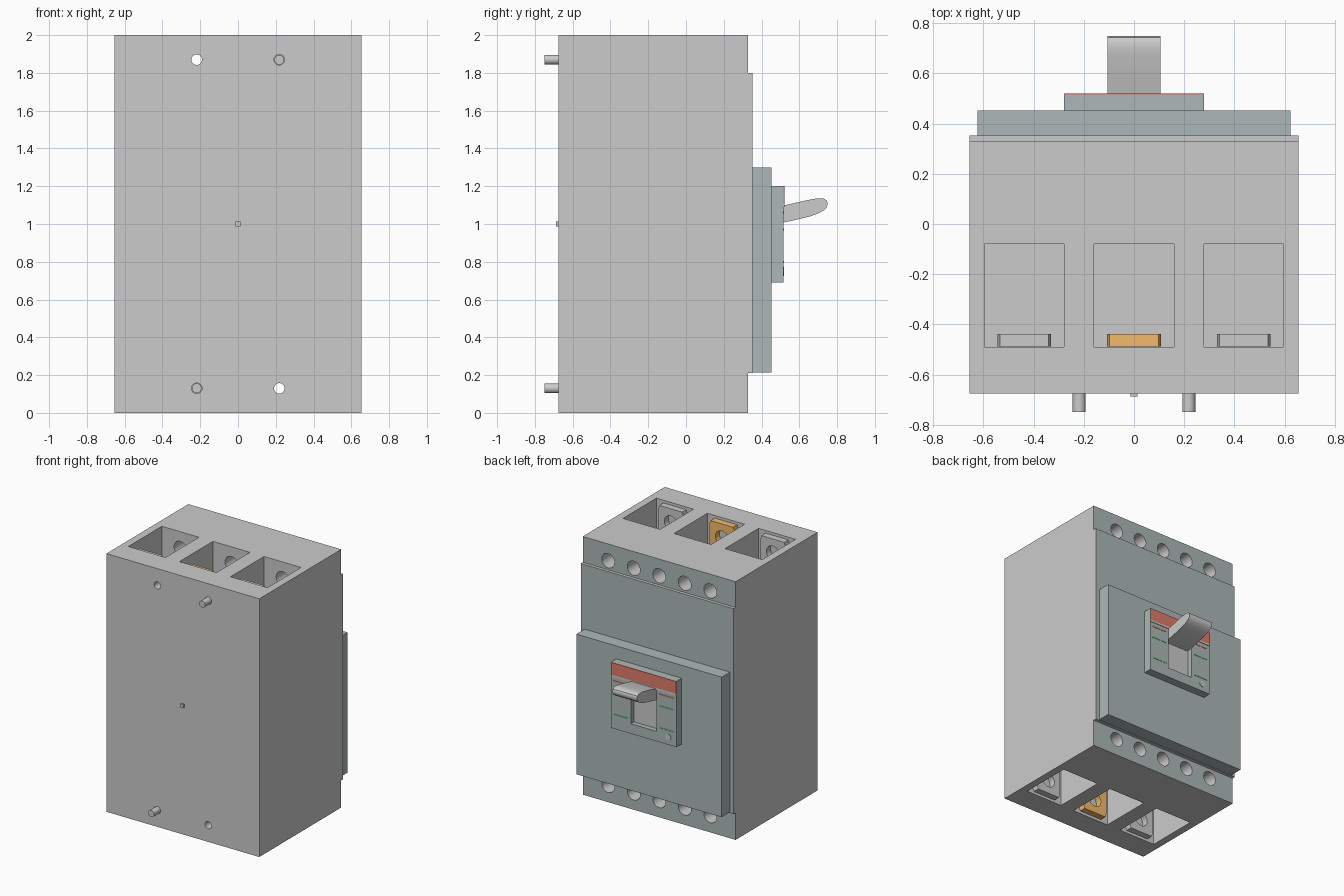
import bpy, bmesh, math
from mathutils import Matrix, Vector

if "Cube" in bpy.data.objects:
    bpy.data.objects.remove(bpy.data.objects["Cube"])


def material(name, rgb):
    m = bpy.data.materials.new(name)
    m.diffuse_color = (*rgb, 1)
    m.use_nodes = True
    m.node_tree.nodes["Principled BSDF"].inputs["Base Color"].default_value = m.diffuse_color
    return m


GREY = material("grey", (0.8, 0.8, 0.8))
SLATE = material("slate", (0.42, 0.48, 0.48))
RED = material("red", (0.75, 0.2, 0.15))
ORANGE = material("orange", (0.9, 0.5, 0.15))
GREEN = material("green", (0.15, 0.5, 0.2))


def finish(bm, name, mat=None):
    bmesh.ops.recalc_face_normals(bm, faces=bm.faces)
    me = bpy.data.meshes.new(name)
    bm.to_mesh(me)
    bm.free()
    ob = bpy.data.objects.new(name, me)
    bpy.context.collection.objects.link(ob)
    if mat:
        me.materials.append(mat)
    return ob


def boxes(name, specs, mat=None):
    """Each spec is (x0, x1, y0, y1, z0, z1)."""
    bm = bmesh.new()
    for x0, x1, y0, y1, z0, z1 in specs:
        loc = Vector((x0 + x1, y0 + y1, z0 + z1)) / 2
        size = Matrix.Diagonal((x1 - x0, y1 - y0, z1 - z0, 1))
        bmesh.ops.create_cube(bm, size=1, matrix=Matrix.Translation(loc) @ size)
    return finish(bm, name, mat)


def rods(name, specs, mat=None):
    """Cylinders along y; each spec is (x, z, radius, y0, y1)."""
    bm = bmesh.new()
    for x, z, r, y0, y1 in specs:
        m = Matrix.Translation((x, (y0 + y1) / 2, z)) @ Matrix.Rotation(math.pi / 2, 4, 'X')
        bmesh.ops.create_cone(bm, cap_ends=True, segments=32, radius1=r, radius2=r,
                              depth=y1 - y0, matrix=m)
    return finish(bm, name, mat)


def prism(name, pts, half, mat=None):
    """Extrude a (y, z) outline across x."""
    bm = bmesh.new()
    f = bm.faces.new([bm.verts.new((-half, y, z)) for y, z in pts])
    ext = bmesh.ops.extrude_face_region(bm, geom=[f])["geom"]
    bmesh.ops.translate(bm, vec=(2 * half, 0, 0),
                        verts=[v for v in ext if isinstance(v, bmesh.types.BMVert)])
    return finish(bm, name, mat)


def activate(ob):
    bpy.ops.object.select_all(action='DESELECT')
    ob.select_set(True)
    bpy.context.view_layer.objects.active = ob


def cut(ob, cutter):
    mod = ob.modifiers.new("cut", 'BOOLEAN')
    mod.operation, mod.solver, mod.object = 'DIFFERENCE', 'EXACT', cutter
    activate(ob)
    bpy.ops.object.modifier_apply(modifier=mod.name)
    bpy.data.objects.remove(cutter)


def smooth(ob):
    activate(ob)
    bpy.ops.object.shade_smooth_by_angle(angle=math.radians(35))


POLE, MOUNT, HOLE_Z = 0.4375, 0.2185, 0.13
ENDS = (HOLE_Z, 2 - HOLE_Z)
POLES = (-POLE, 0, POLE)

# main body with raised middle of the face
body = prism("body", [(-0.675, 0), (0.328, 0), (0.328, 0.21), (0.352, 0.21),
                      (0.352, 1.8), (0.328, 1.8), (0.328, 2), (-0.675, 2)], 0.655, GREY)
body.data.materials.append(SLATE)

# terminal pockets, screw access holes and mounting holes
cut(body, boxes("pocket_cutter", [(x - 0.159, x + 0.159, -0.49, -0.08, z0, z1)
                                  for x in POLES for z0, z1 in ((-0.1, 0.4), (1.6, 2.1))]))
cut(body, rods("access_cutter", [(x, z, 0.055, -0.25, 0.5)
                                 for x in (-POLE, -MOUNT, 0, MOUNT, POLE) for z in ENDS]))
cut(body, rods("mount_cutter", [(x, z, 0.028, -0.8, -0.1)
                                for x in (-MOUNT, MOUNT) for z in ENDS]))
for p in body.data.polygons:
    p.material_index = 1 if p.normal.y > 0.9 and p.center.y > 0.3 else 0
smooth(body)

# connection tabs inside the pockets
for end, (z0, zt) in (("lower", (0.41, 0.02)), ("upper", (1.59, 1.98))):
    s = 0.03 if zt > 1 else -0.03
    for side, x in zip(("left", "middle", "right"), POLES):
        bm = bmesh.new()
        outline = [(-0.107, z0), (-0.107, zt - s), (-0.097, zt),
                   (0.097, zt), (0.107, zt - s), (0.107, z0)]
        f = bm.faces.new([bm.verts.new((x + u, -0.488, w)) for u, w in outline])
        ext = bmesh.ops.extrude_face_region(bm, geom=[f])["geom"]
        bmesh.ops.translate(bm, vec=(0, 0.05, 0),
                            verts=[v for v in ext if isinstance(v, bmesh.types.BMVert)])
        tab = finish(bm, f"{end}_{side}_terminal", ORANGE if x == 0 else GREY)
        cut(tab, rods("tab_cutter", [(x, HOLE_Z if zt < 1 else 2 - HOLE_Z, 0.055, -0.6, -0.3)]))
        smooth(tab)

# two mounting screws on opposite corners, with heads in the access holes
for name, x, z in (("upper_screw", MOUNT, ENDS[1]), ("lower_screw", -MOUNT, ENDS[0])):
    smooth(rods(name, [(x, z, 0.026, -0.75, -0.2), (x, z, 0.05, -0.25, -0.19)]))

# locating stub on the mounting side
boxes("locating_stub", [(-0.013, 0.013, -0.688, -0.67, 0.987, 1.013)])

# front cover and raised switch panel with a slot
boxes("front_cover", [(-0.623, 0.623, 0.35, 0.453, 0.215, 1.3)], SLATE)
panel = boxes("switch_panel", [(-0.28, 0.28, 0.45, 0.517, 0.69, 1.2)], SLATE)
cut(panel, boxes("slot_cutter", [(-0.11, 0.11, 0.475, 0.6, 0.767, 1.09)]))
boxes("slot_floor", [(-0.11, 0.11, 0.47, 0.478, 0.767, 1.09)])

# red band, trim line, indicator marks and test button
boxes("red_band", [(-0.28, 0.28, 0.51, 0.521, 1.105, 1.2)], RED)
boxes("trim_line", [(-0.28, 0.28, 0.51, 0.521, 1.09, 1.105)])
for name, z, mat in (("on_mark", 1.06, RED), ("trip_mark", 0.97, GREEN), ("off_mark", 0.8, GREEN)):
    boxes(name, [(s * 0.195 - 0.065, s * 0.195 + 0.065, 0.51, 0.519, z - 0.005, z + 0.005)
                 for s in (-1, 1)], mat)
smooth(rods("test_button", [(-0.21, 0.75, 0.024, 0.5, 0.52)]))

# toggle handle
smooth(prism("toggle_handle", [
    (0.475, 1.0), (0.517, 1.008), (0.59, 1.024), (0.656, 1.04), (0.705, 1.058),
    (0.735, 1.076), (0.747, 1.092), (0.75, 1.11), (0.744, 1.125), (0.73, 1.134),
    (0.705, 1.136), (0.675, 1.133), (0.6, 1.117), (0.517, 1.098), (0.475, 1.088)], 0.105))
